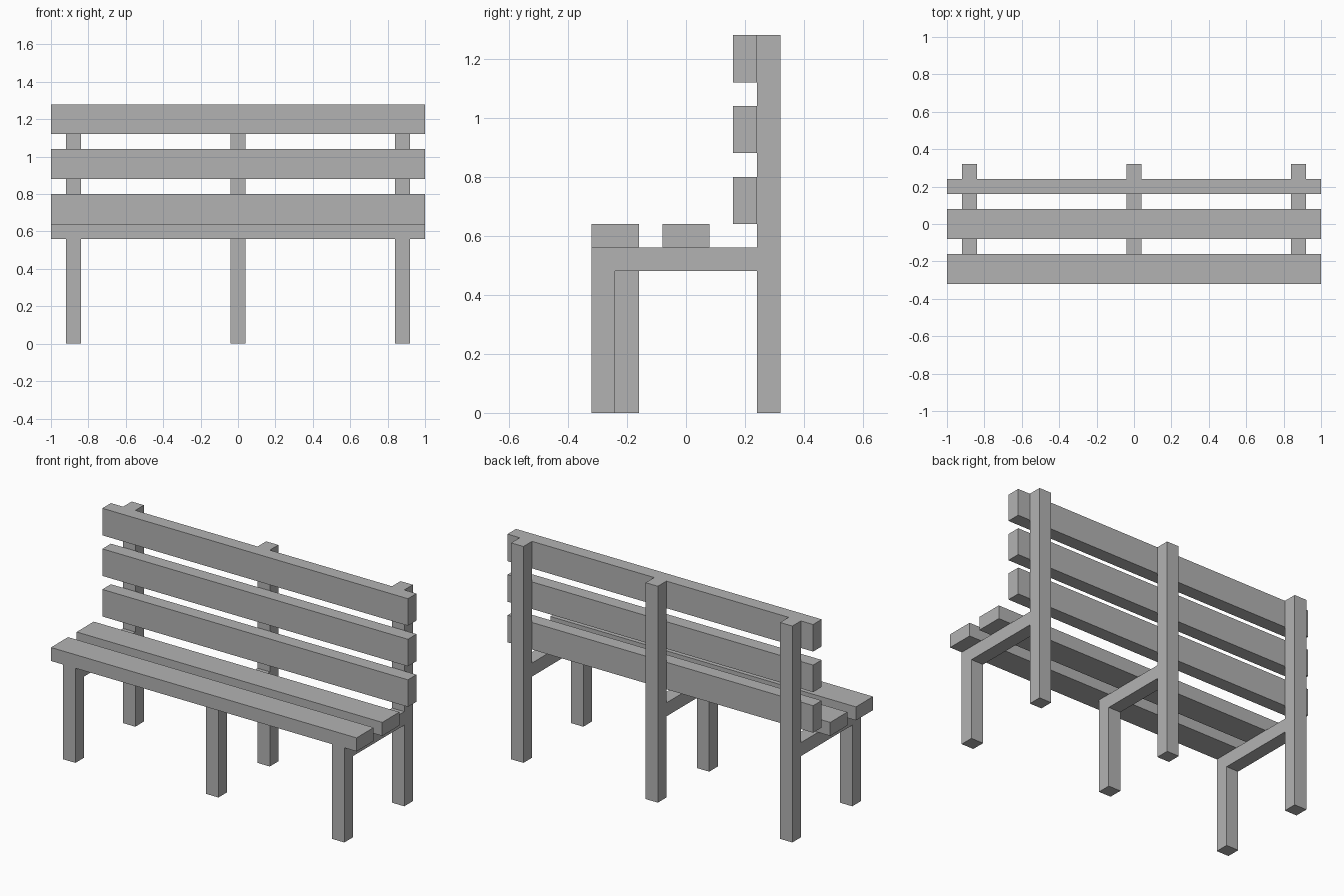
import bpy
import bmesh

cube = bpy.data.objects.get("Cube")
if cube:
    bpy.data.objects.remove(cube, do_unlink=True)

# Single plain grey
grey = bpy.data.materials.new("plain_grey")
grey.use_nodes = True
colour = (0.45, 0.45, 0.45, 1)
grey.diffuse_color = colour
grey.node_tree.nodes["Principled BSDF"].inputs["Base Color"].default_value = colour

LENGTH = 2.0     # plank length
T = 0.08         # timber thickness
WIDE = 0.16      # plank width
RAIL_TOP = 0.56
HEIGHT = 1.28
POST_FRONT, POST_BACK = 0.24, 0.32


def extrude_profile(name, profile, x, width):
    """Extrude a (y, z) outline along x, centred on x."""
    bm = bmesh.new()
    verts = [bm.verts.new((x - width / 2, y, z)) for y, z in profile]
    face = bm.faces.new(verts)
    grown = bmesh.ops.extrude_face_region(bm, geom=[face])["geom"]
    moved = [v for v in grown if isinstance(v, bmesh.types.BMVert)]
    bmesh.ops.translate(bm, verts=moved, vec=(width, 0, 0))
    bmesh.ops.recalc_face_normals(bm, faces=bm.faces)
    mesh = bpy.data.meshes.new(name)
    bm.to_mesh(mesh)
    bm.free()
    mesh.materials.append(grey)
    obj = bpy.data.objects.new(name, mesh)
    bpy.context.collection.objects.link(obj)


def plank(name, y, z, depth, height):
    outline = [(y, z), (y + depth, z), (y + depth, z + height), (y, z + height)]
    extrude_profile(name, outline, 0, LENGTH)


# Frames: front leg, seat rail and back post in one piece; the middle leg is set back
for name, x, front in (("right_frame", -0.88, -0.32),
                       ("middle_frame", 0, -0.24),
                       ("left_frame", 0.88, -0.32)):
    under = RAIL_TOP - T
    outline = [(front, 0), (front + T, 0), (front + T, under),
               (POST_FRONT, under), (POST_FRONT, 0), (POST_BACK, 0),
               (POST_BACK, HEIGHT), (POST_FRONT, HEIGHT),
               (POST_FRONT, RAIL_TOP), (front, RAIL_TOP)]
    extrude_profile(name, outline, x, T)

# Seat planks
plank("front_seat_plank", -0.32, RAIL_TOP, WIDE, T)
plank("rear_seat_plank", -0.08, RAIL_TOP, WIDE, T)

# Backrest slats
for i, name in enumerate(("lower", "middle", "upper")):
    plank(name + "_back_slat", POST_FRONT - T, 0.64 + i * (WIDE + T), T, WIDE)
